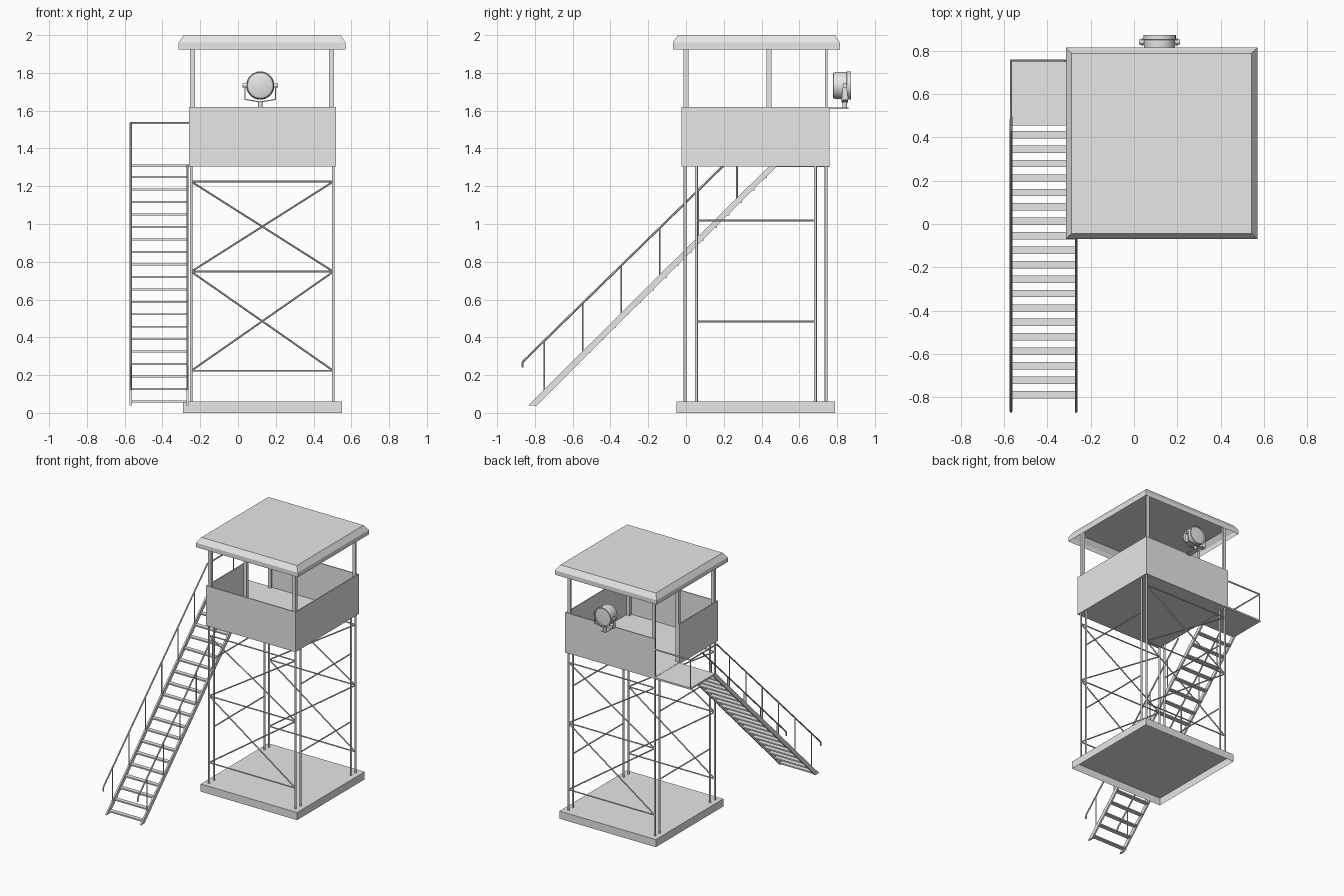
import bpy, bmesh, math
from mathutils import Vector

old = bpy.data.objects.get("Cube")
if old:
    bpy.data.objects.remove(old, do_unlink=True)

grey = bpy.data.materials.new("light_grey")
grey.use_nodes = True
GREY = (0.8, 0.8, 0.8, 1)
grey.diffuse_color = GREY
grey.node_tree.nodes["Principled BSDF"].inputs["Base Color"].default_value = GREY


def finish(name, bm, smooth=False):
    bmesh.ops.recalc_face_normals(bm, faces=bm.faces)
    mesh = bpy.data.meshes.new(name)
    bm.to_mesh(mesh)
    bm.free()
    mesh.materials.append(grey)
    ob = bpy.data.objects.new(name, mesh)
    bpy.context.collection.objects.link(ob)
    if smooth:
        bpy.ops.object.select_all(action='DESELECT')
        ob.select_set(True)
        bpy.context.view_layer.objects.active = ob
        bpy.ops.object.shade_smooth_by_angle(angle=math.radians(40))
    return ob


def add_box(bm, x, y, z):
    """Box from (min, max) ranges on each axis."""
    vs = bmesh.ops.create_cube(bm, size=1)["verts"]
    for v in vs:
        v.co = [r[0] + (c + 0.5) * (r[1] - r[0]) for c, r in zip(v.co, (x, y, z))]
    return vs


def add_tube(bm, a, b, r, sides=10):
    a, b = Vector(a), Vector(b)
    d = b - a
    vs = bmesh.ops.create_cone(bm, cap_ends=True, segments=sides, radius1=r,
                               radius2=r, depth=d.length)["verts"]
    rot = Vector((0, 0, 1)).rotation_difference(d.normalized())
    for v in vs:
        v.co = rot @ v.co + (a + b) / 2


def add_prism(bm, outline, x0, x1):
    """Extrude a (y, z) outline along x."""
    f = bm.faces.new([bm.verts.new((x0, y, z)) for y, z in outline])
    ext = bmesh.ops.extrude_face_region(bm, geom=[f])["geom"]
    for v in ext:
        if isinstance(v, bmesh.types.BMVert):
            v.co.x = x1


def rail(name, points, r):
    cu = bpy.data.curves.new(name, 'CURVE')
    cu.dimensions = '3D'
    cu.bevel_depth, cu.bevel_resolution, cu.use_fill_caps = r, 2, True
    sp = cu.splines.new('POLY')
    sp.points.add(len(points) - 1)
    for p, co in zip(sp.points, points):
        p.co = (*co, 1)
    cu.materials.append(grey)
    ob = bpy.data.objects.new(name, cu)
    bpy.context.collection.objects.link(ob)
    bpy.ops.object.select_all(action='DESELECT')
    ob.select_set(True)
    bpy.context.view_layer.objects.active = ob
    bpy.ops.object.convert(target='MESH')
    bpy.ops.object.shade_smooth_by_angle(angle=math.radians(40))


# Base slab, a shell open underneath
bm = bmesh.new()
add_box(bm, (-0.29, 0.55), (-0.05, 0.79), (0, 0.06))
base = [f for f in bm.faces if f.calc_center_median().z < 0.001]
bmesh.ops.delete(bm, geom=base, context='FACES')
finish("base_slab", bm)

# Roof shell with a chamfered rim, open underneath
bm = bmesh.new()
add_box(bm, (-0.315, 0.57), (-0.07, 0.815), (1.925, 1.96))
bottom = [f for f in bm.faces if f.calc_center_median().z < 1.93]
top = [f for f in bm.faces if f.calc_center_median().z > 1.955]
bmesh.ops.delete(bm, geom=bottom, context='FACES')
bmesh.ops.inset_region(bm, faces=top, thickness=0.038, depth=0)
for v in top[0].verts:
    v.co.z = 2.0
finish("roof", bm)

# Paired legs
LX = (-0.248, 0.505)
LY = (-0.005, 0.055, 0.685, 0.742)
bm = bmesh.new()
for x in LX:
    for y in LY:
        add_tube(bm, (x, y, 0.06), (x, y, 1.31), 0.0075)
finish("legs", bm, True)

# Cross bracing on front and back, single bars on the sides
bm = bmesh.new()
levels = (0.223, 0.748, 1.225)
for y in (LY[0], LY[3]):
    for z in levels:
        add_tube(bm, (LX[0], y, z), (LX[1], y, z), 0.005, 8)
    for lo, hi in zip(levels, levels[1:]):
        add_tube(bm, (LX[0], y, lo), (LX[1], y, hi), 0.005, 8)
        add_tube(bm, (LX[0], y, hi), (LX[1], y, lo), 0.005, 8)
for x in LX:
    for z in (0.483, 1.018):
        add_tube(bm, (x, LY[1], z), (x, LY[2], z), 0.005, 8)
finish("braces", bm, True)

# Cabin floor and parapet with a doorway at the back of one side
X0, X1, Y0, Y1, T = -0.26, 0.52, -0.025, 0.76, 0.008
DOOR = 0.455
bm = bmesh.new()
add_box(bm, (X0, X1), (Y0, Y1), (1.305, 1.318))
finish("cabin_floor", bm)
bm = bmesh.new()
wall = (1.305, 1.62)
add_box(bm, (X0, X1), (Y0, Y0 + T), wall)
add_box(bm, (X0, X1), (Y1 - T, Y1), wall)
add_box(bm, (X1 - T, X1), (Y0, Y1), wall)
add_box(bm, (X0, X0 + T), (Y0, DOOR), wall)
finish("parapet", bm)

# Roof posts
bm = bmesh.new()
for x, y, d in ((-0.24, 0, 0.013), (0.495, 0, 0.013), (-0.24, 0.44, 0.013),
                (-0.24, 0.742, 0.007), (0.495, 0.742, 0.007)):
    add_box(bm, (x - 0.013, x + 0.013), (y - d, y + d), (1.315, 1.995))
finish("roof_posts", bm)

# Landing
SX = (-0.568, -0.267)
bm = bmesh.new()
add_box(bm, (-0.573, X0), (DOOR, Y1), (1.303, 1.316))
finish("landing", bm)

# Stair stringers
bm = bmesh.new()
for x in SX:
    add_prism(bm, [(-0.835, 0.04), (-0.79, 0.04), (0.485, 1.31), (0.443, 1.31)],
              x - 0.006, x + 0.006)
finish("stair_stringers", bm)

# Treads
bm = bmesh.new()
for i in range(19):
    y, z = -0.788 + 0.0667 * i, 0.06 + 0.066 * i
    add_box(bm, SX, (y - 0.017, y + 0.017), (z - 0.005, z + 0.005))
finish("stair_treads", bm)


# Handrails and their uprights
def rail_z(y):
    return 0.285 + 0.977 * (y + 0.85)


hook = [(-0.866, 0.24), (-0.866, 0.262), (-0.86, 0.275)]
outer = [(SX[0], y, z) for y, z in hook] + [
    (SX[0], 0.43, 1.535), (SX[0], 0.755, 1.535), (X0, 0.755, 1.535)]
inner = [(SX[1], y, z) for y, z in hook + [(0.19, rail_z(0.19))]]
rail("outer_handrail", outer, 0.006)
rail("inner_handrail", inner, 0.006)
bm = bmesh.new()
for x, count in zip(SX, (6, 5)):
    for i in range(count):
        y = -0.75 + 0.204 * i
        add_tube(bm, (x, y, y + 0.865), (x, y, rail_z(y)), 0.004, 8)
add_tube(bm, (SX[0], 0.755, 1.31), (SX[0], 0.755, 1.535), 0.005, 8)
finish("handrail_uprights", bm, True)

# Searchlight drum, turned from a profile around the y axis
CX, CZ = 0.118, 1.733
profile = [(0, 0.777), (0.058, 0.777), (0.068, 0.782), (0.072, 0.793), (0.072, 0.85),
           (0.075, 0.852), (0.075, 0.873), (0.067, 0.873), (0.067, 0.862), (0, 0.867)]
bm = bmesh.new()
vs = [bm.verts.new((CX + r, y, CZ)) for r, y in profile]
es = [bm.edges.new(p) for p in zip(vs, vs[1:])]
bmesh.ops.spin(bm, geom=vs + es, cent=(CX, 0, CZ), axis=(0, 1, 0),
               angle=math.tau, steps=32, use_duplicate=False)
bmesh.ops.remove_doubles(bm, verts=bm.verts, dist=0.0005)
finish("searchlight_drum", bm, True)

# Searchlight yoke, pivots and mount
bm = bmesh.new()
for s in (-1, 1):
    a, b = sorted((CX + s * 0.079, CX + s * 0.084))
    add_prism(bm, [(0.824, 1.66), (0.858, 1.66), (0.85, 1.745), (0.832, 1.745)], a, b)
    add_tube(bm, (CX + s * 0.068, 0.841, CZ), (CX + s * 0.094, 0.841, CZ), 0.011, 12)
    foot = add_box(bm, (CX, CX + s * 0.084), (0.824, 0.858), (1.643, 1.649))
    for v in foot:
        if abs(v.co.x - CX) > 0.05:
            v.co.z += 0.014
add_tube(bm, (CX, 0.841, 1.61), (CX, 0.841, 1.65), 0.012, 12)
add_box(bm, (CX - 0.02, CX + 0.02), (0.755, 0.86), (1.61, 1.616))
finish("searchlight_yoke", bm, True)
